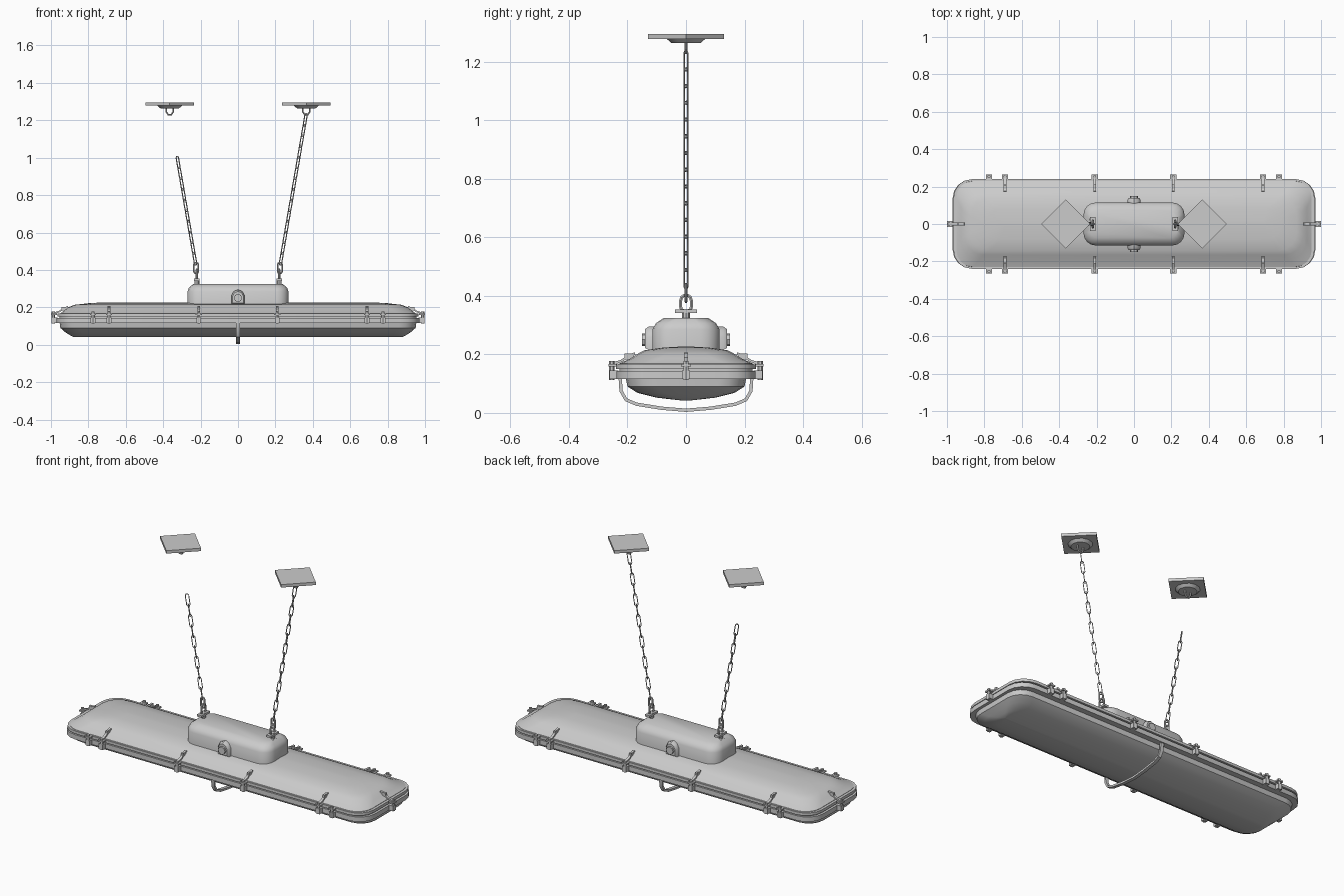
import bpy, bmesh, math
from mathutils import Vector, Matrix

if "Cube" in bpy.data.objects:
    bpy.data.objects.remove(bpy.data.objects["Cube"])

grey = bpy.data.materials.new("light grey metal")
grey.diffuse_color = (0.6, 0.6, 0.6, 1)
grey.use_nodes = True
grey.node_tree.nodes["Principled BSDF"].inputs["Base Color"].default_value = grey.diffuse_color


def finish(name, bm, angle=35):
    bmesh.ops.recalc_face_normals(bm, faces=bm.faces)
    me = bpy.data.meshes.new(name)
    bm.to_mesh(me)
    bm.free()
    me.materials.append(grey)
    ob = bpy.data.objects.new(name, me)
    bpy.context.collection.objects.link(ob)
    bpy.ops.object.select_all(action='DESELECT')
    ob.select_set(True)
    bpy.context.view_layer.objects.active = ob
    bpy.ops.object.shade_smooth_by_angle(angle=math.radians(angle))
    return ob


def bridge(bm, rings, cyclic=False):
    """Skin a list of equal rings of points; cap the ends unless cyclic."""
    vs = [[bm.verts.new(p) for p in r] for r in rings]
    n = len(vs[0])
    pairs = list(zip(vs, vs[1:])) + ([(vs[-1], vs[0])] if cyclic else [])
    for a, b in pairs:
        for i in range(n):
            j = (i + 1) % n
            bm.faces.new((a[i], a[j], b[j], b[i]))
    if not cyclic:
        bm.faces.new(vs[0])
        bm.faces.new(vs[-1])


def round_rect(hx, hy, r, z, seg=4):
    r = min(r, hx, hy)
    pts = []
    for k, (sx, sy) in enumerate(((1, 1), (-1, 1), (-1, -1), (1, -1))):
        for i in range(seg + 1):
            a = math.pi / 2 * (k + i / seg)
            pts.append(Vector((sx * (hx - r) + r * math.cos(a),
                               sy * (hy - r) + r * math.sin(a), z)))
    return pts


def shell(name, levels, cyclic=False, seg=4):
    bm = bmesh.new()
    bridge(bm, [round_rect(*l, seg) for l in levels], cyclic)
    return finish(name, bm)


def sweep(bm, path, n, w, t, sides=6, cyclic=False, m=Matrix()):
    """Sweep a section along a flat path; n is the normal of the path plane."""
    path, n, rings = [Vector(p) for p in path], Vector(n), []
    for i, p in enumerate(path):
        if cyclic:
            d = path[(i + 1) % len(path)] - path[i - 1]
        else:
            d = path[min(i + 1, len(path) - 1)] - path[max(i - 1, 0)]
        s = d.normalized().cross(n)
        rings.append([m @ (p + s * w * math.cos(a) + n * t * math.sin(a))
                      for a in [2 * math.pi * (k + .5) / sides for k in range(sides)]])
    bridge(bm, rings, cyclic)


def box(bm, c, size, m=Matrix()):
    bmesh.ops.create_cube(bm, size=1, matrix=m @ Matrix.Translation(c)
                          @ Matrix.Diagonal((*size, 1)))


def cyl(bm, c, r, h, m=Matrix(), n=8, r2=None):
    bmesh.ops.create_cone(bm, cap_ends=True, segments=n, radius1=r,
                          radius2=r if r2 is None else r2, depth=h,
                          matrix=m @ Matrix.Translation(c))


def oval(hw, hl, k=3):
    """Long link outline in the xz plane."""
    pts = []
    for s in (1, -1):
        for i in range(k + 1):
            a = math.pi * i / k
            pts.append((s * hw * math.cos(a), 0, s * (hl - hw + hw * math.sin(a))))
    return pts


# Main housing: domed top cover, bowed lens, two stacked rims
shell("top_cover", [(.95, .235, .09, .155), (.95, .23, .09, .168), (.925, .19, .1, .186),
                    (.905, .165, .1, .202), (.87, .142, .1, .214),
                    (.79, .08, .08, .223), (.70, .012, .01, .227)])
shell("lens", [(.955, .208, .09, .13), (.95, .2, .09, .09), (.925, .165, .09, .068),
               (.90, .10, .07, .052), (.88, .012, .01, .042)])
for nm, hx, hy, z0, z1 in (("lower_rim", .97, .238, .116, .143),
                           ("upper_rim", .965, .24, .15, .166)):
    shell(nm, [(hx, hy, .1, z0), (hx, hy, .1, z1), (hx - .06, hy - .05, .06, z1),
               (hx - .06, hy - .05, .06, z0)], cyclic=True)
shell("gasket", [(.955, .228, .09, .14), (.955, .228, .09, .152)])

# Control gear box on top
shell("gear_box", [(.27, .115, .065, .195), (.27, .115, .065, .285),
                   (.262, .103, .06, .306), (.238, .075, .05, .325)])

# Cable entries on both long sides of the gear box
bm = bmesh.new()
for s in (1, -1):
    arch = [(.036, .215), (.036, .26), (.024, .285), (0, .295),
            (-.024, .285), (-.036, .26), (-.036, .215)]
    bridge(bm, [[Vector((x * k, s * y, .25 + (z - .25) * k)) for x, z in arch]
                for y, k in ((.10, 1), (.128, 1), (.14, .8))])
    cyl(bm, (0, 0, 0), .022, .03, Matrix.Translation((0, s * .135, .25))
        @ Matrix.Rotation(math.pi / 2, 4, 'X'))
finish("cable_entries", bm)

# Safety strap under the lens
bm = bmesh.new()
half = [(.225, .125), (.222, .075), (.205, .045), (.17, .03), (.085, .016)]
path = [(0, y, z) for y, z in half] + [(0, 0, .009)] + [(0, -y, z) for y, z in half[::-1]]
sweep(bm, path, (1, 0, 0), .008, .014, 4)
finish("safety_strap", bm)


# Clamps around the rim: local +y points outwards, y = 0 is the rim edge
def clamp(bm, x, y, turn, arm=True):
    m = Matrix.Translation((x, y, 0)) @ Matrix.Rotation(turn, 4, 'Z')
    box(bm, (0, .006, .13), (.026, .032, .03), m)
    cyl(bm, (0, .014, .145), .009, .064, m, 6)
    box(bm, (0, .01, .163), (.034, .03, .008), m)
    if arm:
        sweep(bm, [(0, .02, .165), (0, -.02, .178), (0, -.045, .195), (0, -.066, .203)],
              (1, 0, 0), .006, .01, 4, m=m)
        box(bm, (0, -.045, .193), (.012, .03, .02), m)


bm = bmesh.new()
for s in (1, -1):
    turn = 0 if s > 0 else math.pi
    for x in (.21, .69, .775):
        for sx in (1, -1):
            clamp(bm, sx * x, s * .24, turn, x < .75)
    clamp(bm, s * .974, 0, -s * math.pi / 2)
finish("rim_clamps", bm)

# Suspension: hook, chain and ceiling plate on each side
for s, side, top in ((1, "right", 1.235), (-1, "left", 1.03)):
    bm = bmesh.new()
    cyl(bm, (s * .22, 0, .335), .013, .04)
    box(bm, (s * .22, 0, .347), (.03, .074, .012))
    turn = Matrix.Rotation(math.pi / 2, 4, 'Z')
    sweep(bm, oval(.018, .03, 5), (0, 1, 0), .006, .006, 6, True,
          Matrix.Translation((s * .22, 0, .373)) @ turn)
    sweep(bm, oval(.012, .03, 4), (0, 1, 0), .005, .005, 6, True,
          Matrix.Translation((s * .224, 0, .41)))
    finish(side + "_hook", bm)

    bm = bmesh.new()
    a, b = Vector((s * .226, 0, .43)), Vector((s * .366, 0, 1.24))
    d = (b - a).normalized()
    rot = d.to_track_quat('Z', 'Y').to_matrix().to_4x4()
    k = 0
    while (a + d * (.03 + k * .058)).z < top:
        m = (Matrix.Translation(a + d * (.03 + k * .058)) @ rot
             @ Matrix.Rotation(math.radians(45 + 90 * k), 4, 'Z'))
        sweep(bm, oval(.009, .035), (0, 1, 0), .003, .003, 4, True, m)
        k += 1
    finish(side + "_chain", bm)

    bm = bmesh.new()
    cyl(bm, (s * .365, 0, 1.2865), .13, .017, n=4)
    cyl(bm, (s * .365, 0, 1.272), .05, .016, n=12, r2=.068)
    loop = [(s * .365 + x, 0, z) for x, z in ((-.019, 1.27), (-.018, 1.245), (-.009, 1.23),
                                              (.009, 1.23), (.018, 1.245), (.019, 1.27))]
    sweep(bm, loop, (0, 1, 0), .005, .005, 6)
    finish(side + "_ceiling_plate", bm, 25)
